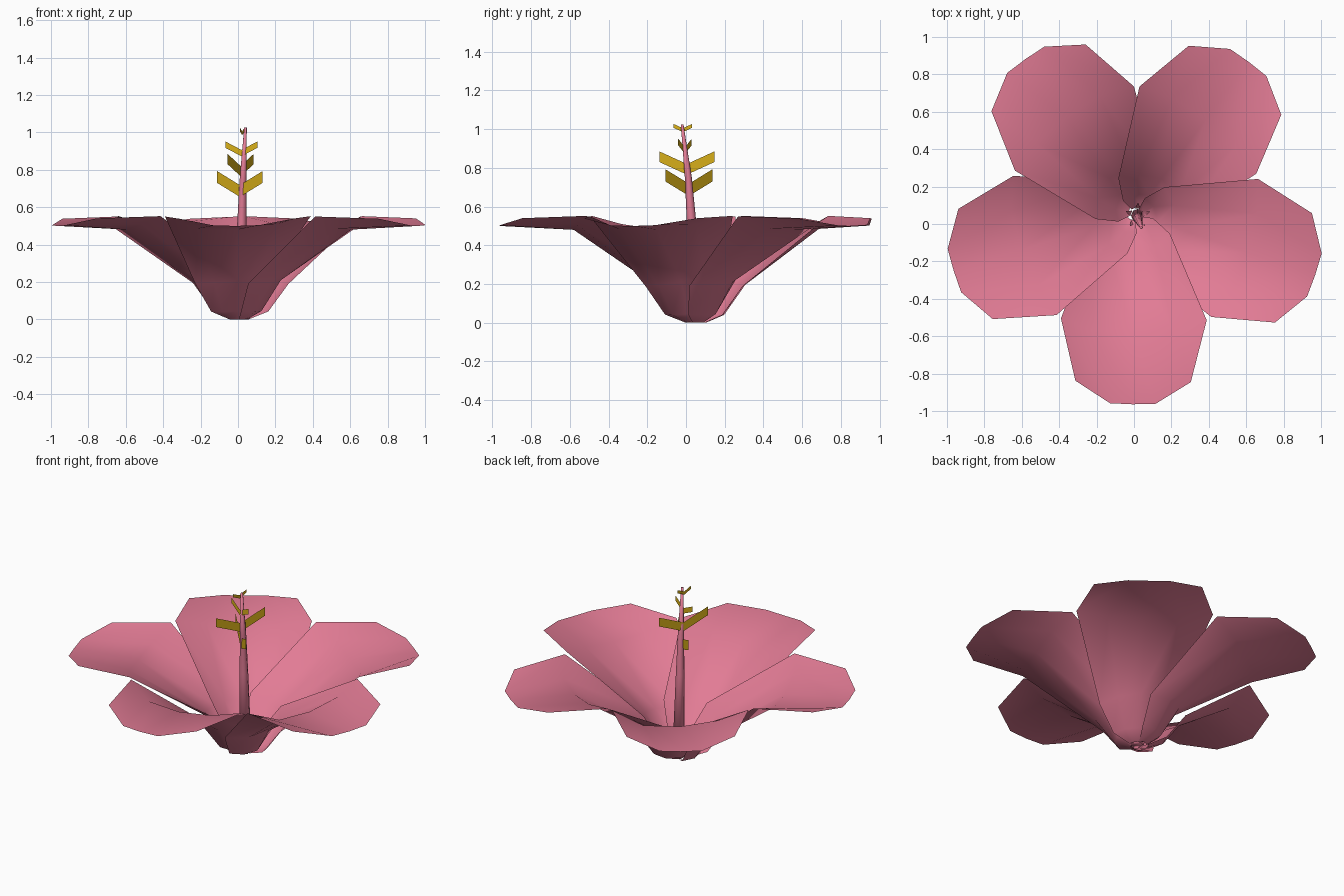
import bpy, math
from mathutils import Vector, Matrix

if "Cube" in bpy.data.objects:
    bpy.data.objects.remove(bpy.data.objects["Cube"])

PX, PY = 0.006, 0.052    # petal ring centre
CX, CY = 0.02, 0.045     # column base


def material(name, rgb):
    m = bpy.data.materials.new(name)
    m.diffuse_color = (*rgb, 1)
    m.use_nodes = True
    m.node_tree.nodes["Principled BSDF"].inputs["Base Color"].default_value = m.diffuse_color
    return m


PINK = material("petal pink", (0.76, 0.20, 0.30))
GOLD = material("pollen gold", (0.70, 0.44, 0.010))


def build(name, verts, faces, mat, smooth=False):
    me = bpy.data.meshes.new(name)
    me.from_pydata(verts, [], faces)
    me.materials.append(mat)
    if smooth:
        me.polygons.foreach_set("use_smooth", [True] * len(me.polygons))
    me.update()
    ob = bpy.data.objects.new(name, me)
    bpy.context.collection.objects.link(ob)
    return ob


# Petal rows from base to tip: (sideways, outward, height), left edge to right edge.
# The left edge wraps outside the neighbouring petal, the right edge tucks inside.
ROWS = [
    [(-.05, .015, .0), (-.03, .04, 0), (0, .045, 0), (.02, .03, .005), (.03, .01, .02)],
    [(-.147, .06, .042), (-.085, .115, .04), (0, .125, .045), (.07, .08, .065), (.095, .02, .10)],
    [(-.23, .128, .19), (-.13, .215, .195), (0, .233, .21), (.11, .18, .235), (.185, .10, .265)],
    [(-.385, .555, .55), (-.21, .62, .485), (0, .625, .48), (.21, .61, .51), (.385, .555, .552)],
    [(-.305, .883, .538), (-.12, 1, .502), (0, 1.004, .5), (.12, 1, .504), (.305, .883, .54)],
]


def petal(name, angle):
    rot = Matrix.Translation((PX, PY, 0)) @ Matrix.Rotation(angle, 4, 'Z')
    verts = [rot @ Vector((r * 1.012, u * 1.012, z)) for row in ROWS for u, r, z in row]
    faces = []
    for i in range(len(ROWS) - 1):
        for j in range(4):
            a = i * 5 + j
            faces.append((a, a + 5, a + 6, a + 1))
    return build(name, verts, faces, PINK, True)


for n in range(5):
    petal(f"petal_{n + 1}", math.radians(-90.7 + 72 * n))

# Leaning, tapering central column
PATH = [(CX, CY, 0.005, .036), (CX, .03, .5, .025), (.027, .012, .75, .018), (.04, -.02, 1.025, .007)]
N = 8
verts = [(x + r * math.cos(math.tau * k / N), y + r * math.sin(math.tau * k / N), z)
         for x, y, z, r in PATH for k in range(N)]
faces = [(i * N + k, i * N + (k + 1) % N, (i + 1) * N + (k + 1) % N, (i + 1) * N + k)
         for i in range(len(PATH) - 1) for k in range(N)]
faces += [tuple(reversed(range(N))), tuple(range(len(verts) - N, len(verts)))]
build("column", verts, faces, PINK, True)

# Pairs of rising upright stamen blades: (root height, x reach, y reach, rise, blade height)
PAIRS = [(.655, .122, -.122, .075, .063), (.765, .07, .142, .065, .055),
         (.872, .085, -.035, .045, .034), (.985, .013, .048, .022, .02)]
for n, (z, dx, dy, rise, h) in enumerate(PAIRS):
    t = (z - .5) / .525
    x, y = CX - .016 + .02 * t, .03 - .05 * t
    verts, faces = [], []
    for s in (-1, 1):
        b = len(verts)
        ex, ey = x + s * dx, y + s * dy
        verts += [(x, y, z), (ex, ey, z + rise), (ex, ey, z + rise + h), (x, y, z + h)]
        faces.append((b, b + 1, b + 2, b + 3))
    build(f"stamen_pair_{n + 1}", verts, faces, GOLD)

# Small pointed leaflets around the base
verts, faces = [], []
for k in range(5):
    a = math.radians(-55 + 72 * k)
    for da, r, z in ((-.4, .04, 0), (.4, .04, 0), (0, .07, .085)):
        verts.append((CX + r * math.cos(a + da), CY + r * math.sin(a + da), z))
    faces.append((3 * k, 3 * k + 1, 3 * k + 2))
build("base_leaflets", verts, faces, PINK)
